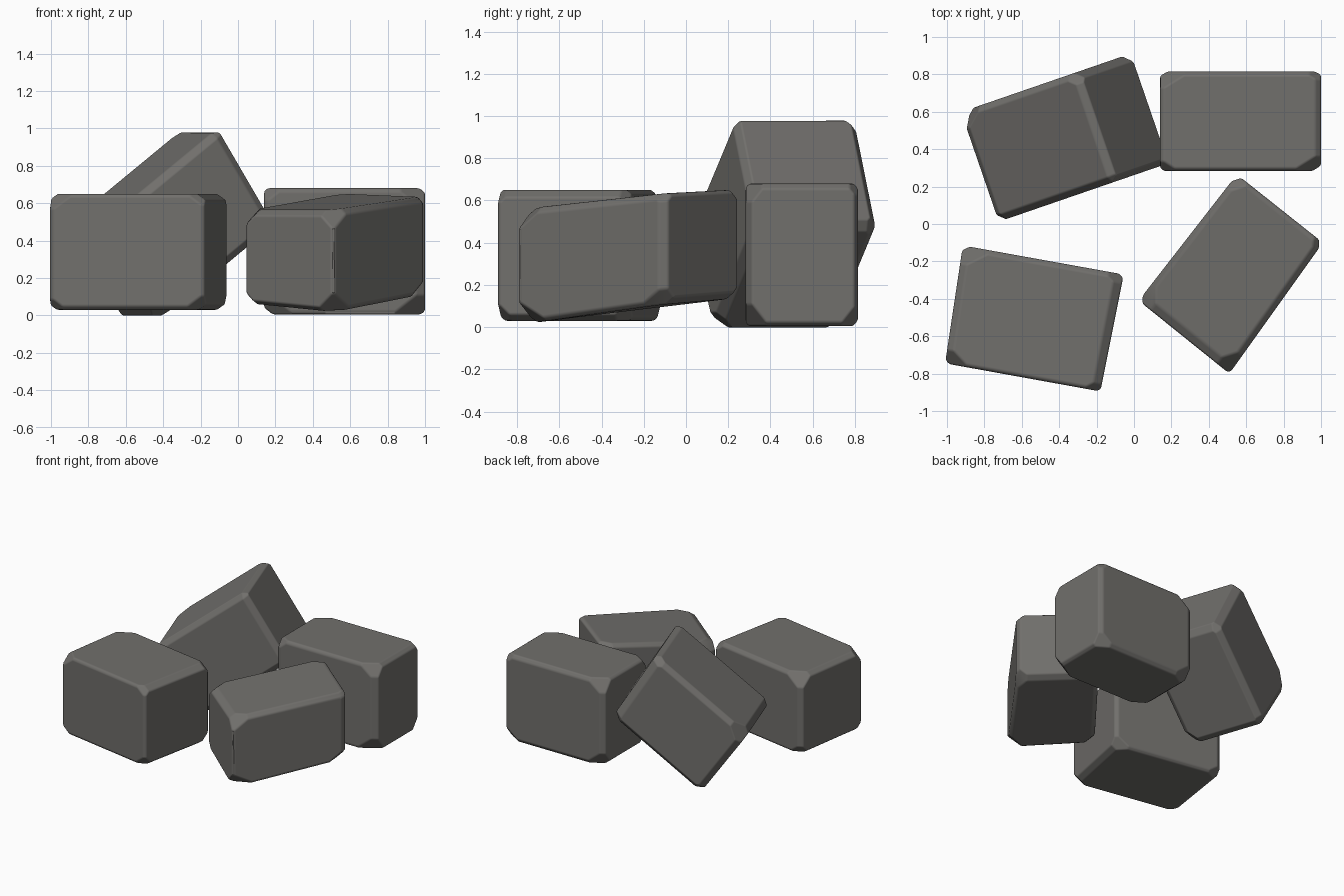
import bpy, bmesh, math, random
from mathutils import Vector

if "Cube" in bpy.data.objects:
    bpy.data.objects.remove(bpy.data.objects["Cube"])

stone = bpy.data.materials.new("dark grey stone")
stone.diffuse_color = (0.165, 0.16, 0.15, 1)
stone.use_nodes = True
stone.node_tree.nodes["Principled BSDF"].inputs["Base Color"].default_value = stone.diffuse_color


def cut(bm, n, d):
    """Slice off everything beyond the plane n.p = d and cap the cut."""
    n = Vector(n)
    res = bmesh.ops.bisect_plane(
        bm, geom=bm.verts[:] + bm.edges[:] + bm.faces[:], dist=1e-5,
        plane_co=n * (d / n.length_squared), plane_no=n, clear_outer=True)
    edges = [e for e in res["geom_cut"] if isinstance(e, bmesh.types.BMEdge)]
    if edges:
        bmesh.ops.holes_fill(bm, edges=edges, sides=0)


def rock(name, bottom, top, seed, chip=(0.04, 0.11)):
    """Chipped block stretched between a bottom and a top quad."""
    rng = random.Random(seed)
    bm = bmesh.new()
    bmesh.ops.create_cube(bm, size=2)
    # chip the twelve edges, then the eight corners
    for a in (-1, 1):
        for b in (-1, 1):
            for n in ((a, b, 0), (a, 0, b), (0, a, b)):
                cut(bm, n, 2 - rng.uniform(*chip))
    for a in (-1, 1):
        for b in (-1, 1):
            for c in (-1, 1):
                cut(bm, (a, b, c), rng.uniform(2.58, 2.8))
    # map the cube onto the eight target corners
    quads = [[Vector(p) for p in q] for q in (bottom, top)]
    for v in bm.verts:
        s, t, w = [(c + 1) / 2 for c in v.co]
        lo, hi = [q[0].lerp(q[1], s).lerp(q[3].lerp(q[2], s), t) for q in quads]
        v.co = lo.lerp(hi, w)
    bmesh.ops.remove_doubles(bm, verts=bm.verts, dist=0.004)
    bmesh.ops.recalc_face_normals(bm, faces=bm.faces)
    for f in bm.faces:
        f.smooth = True
    me = bpy.data.meshes.new(name)
    bm.to_mesh(me)
    bm.free()
    me.materials.append(stone)
    ob = bpy.data.objects.new(name, me)
    bpy.context.collection.objects.link(ob)
    # soften the worn edges
    bev = ob.modifiers.new("worn edges", "BEVEL")
    bev.width = 0.012
    bev.segments = 2
    bev.limit_method = "ANGLE"
    bev.angle_limit = math.radians(25)
    bev.harden_normals = True
    return ob


def at(foot, heights):
    return [(x, y, z) for (x, y), z in zip(foot, heights)]


# front left rock, flat on the ground
foot = [(-1.01, -0.745), (-0.18, -0.895), (-0.055, -0.27), (-0.915, -0.115)]
rock("front_left_rock", at(foot, [0.03] * 4), at(foot, [0.65] * 4), 3)

# back right rock, square to the axes
foot = [(0.14, 0.283), (1.0, 0.283), (1.0, 0.815), (0.14, 0.815)]
rock("back_right_rock", at(foot, [0.005] * 4), at(foot, [0.68] * 4), 8)

# front right rock, tipped up towards the back
foot = [(0.025, -0.41), (0.51, -0.80), (1.01, -0.10), (0.55, 0.265)]
rock("front_right_rock", at(foot, (0.06, 0.01, 0.11, 0.14)),
     at(foot, (0.56, 0.56, 0.635, 0.655)), 5)

# back left rock, leaning on its edge: end profile (along, height) swept sideways
ang, half = math.radians(19), 0.31


def lean(u, v, z):
    return (-0.39 + u * math.cos(ang) - v * math.sin(ang),
            0.455 + u * math.sin(ang) + v * math.cos(ang), z)


def slab(p, q):
    return [lean(p[0], -half, p[1]), lean(q[0], -half, q[1]),
            lean(q[0], half, q[1]), lean(p[0], half, p[1])]


rock("leaning_rock", slab((-0.13, -0.03), (0.52, 0.48)),
     slab((-0.48, 0.47), (0.20, 1.0)), 11, (0.08, 0.14))
